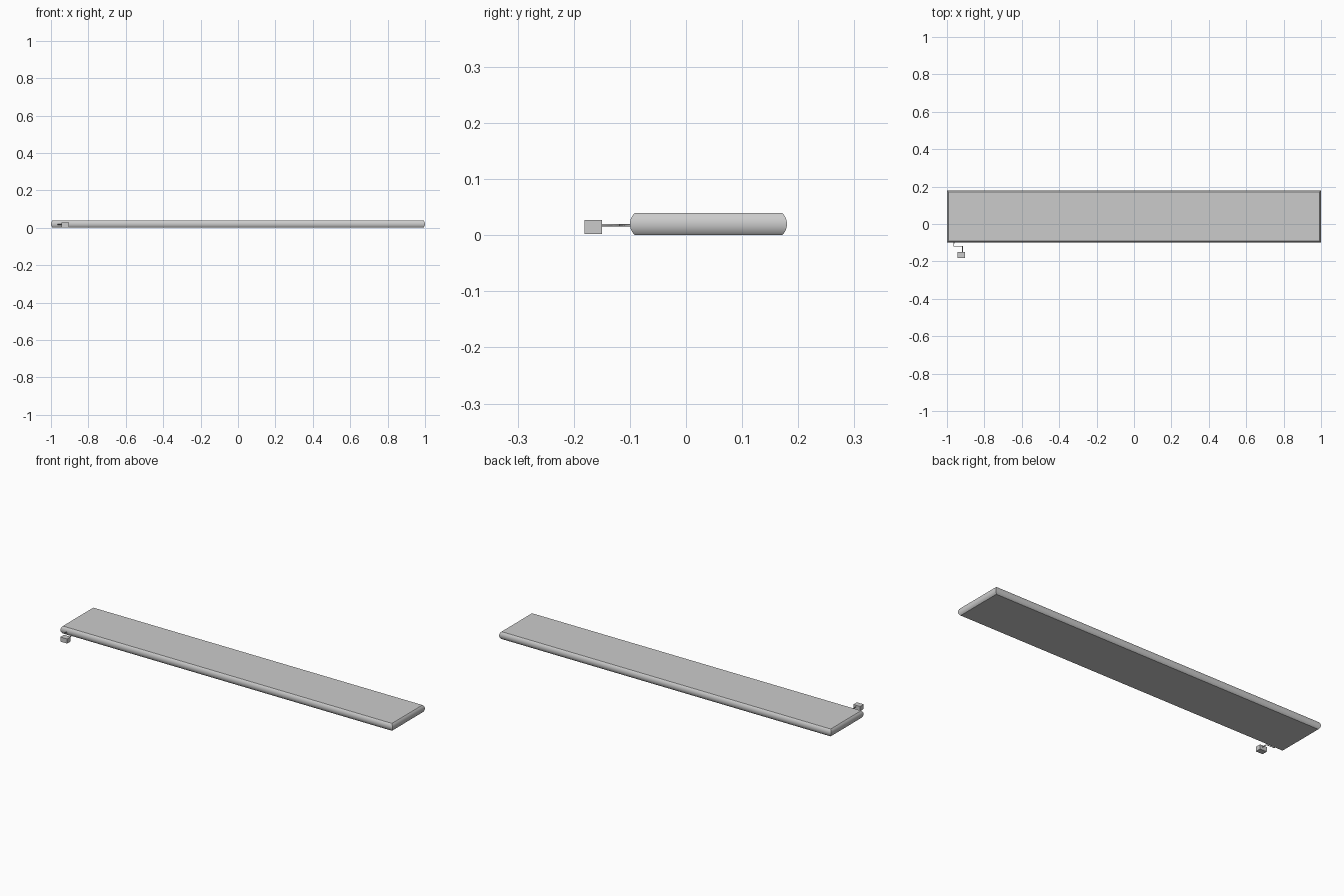
import bpy, bmesh, math

if "Cube" in bpy.data.objects:
    bpy.data.objects.remove(bpy.data.objects["Cube"])

# Cushion-edged slab: rectangular rings swept through an arc edge profile
X, Y0, Y1, H, INSET, N = 1.0, -0.10, 0.18, 0.04, 0.009, 12
half = H / 2
radius = (half ** 2 + INSET ** 2) / (2 * INSET)
arc = math.asin(half / radius)
bm = bmesh.new()
rings = []
for i in range(N + 1):
    a = -arc + 2 * arc * i / N
    d = radius * (1 - math.cos(a))
    z = half + radius * math.sin(a)
    rings.append([bm.verts.new((x, y, z)) for x, y in
                  ((-X + d, Y0 + d), (X - d, Y0 + d), (X - d, Y1 - d), (-X + d, Y1 - d))])
for lo, hi in zip(rings, rings[1:]):
    for k in range(4):
        n = (k + 1) % 4
        bm.faces.new((lo[k], lo[n], hi[n], hi[k]))
bm.faces.new(rings[0][::-1])
bm.faces.new(rings[-1])
mesh = bpy.data.meshes.new("board")
bm.to_mesh(mesh)
bm.free()
board = bpy.data.objects.new("board", mesh)
bpy.context.collection.objects.link(board)
bpy.context.view_layer.objects.active = board
board.select_set(True)
bpy.ops.object.shade_smooth_by_angle(angle=math.radians(30))

# Bent cable from the front edge to the plug
curve = bpy.data.curves.new("cable", "CURVE")
curve.dimensions = "3D"
curve.bevel_depth = 0.0022
curve.bevel_resolution = 2
curve.use_fill_caps = True
path = [(-0.963, -0.097), (-0.963, -0.12), (-0.917, -0.12), (-0.917, -0.153)]
spline = curve.splines.new("POLY")
spline.points.add(len(path) - 1)
for p, (x, y) in zip(spline.points, path):
    p.co = (x, y, 0.0178, 1)
bpy.context.collection.objects.link(bpy.data.objects.new("cable", curve))

# Plug block at the cable end
bpy.ops.mesh.primitive_cube_add(size=1, location=(-0.923, -0.1655, 0.015))
plug = bpy.context.object
plug.name = "plug"
plug.scale = (0.041, 0.031, 0.025)
